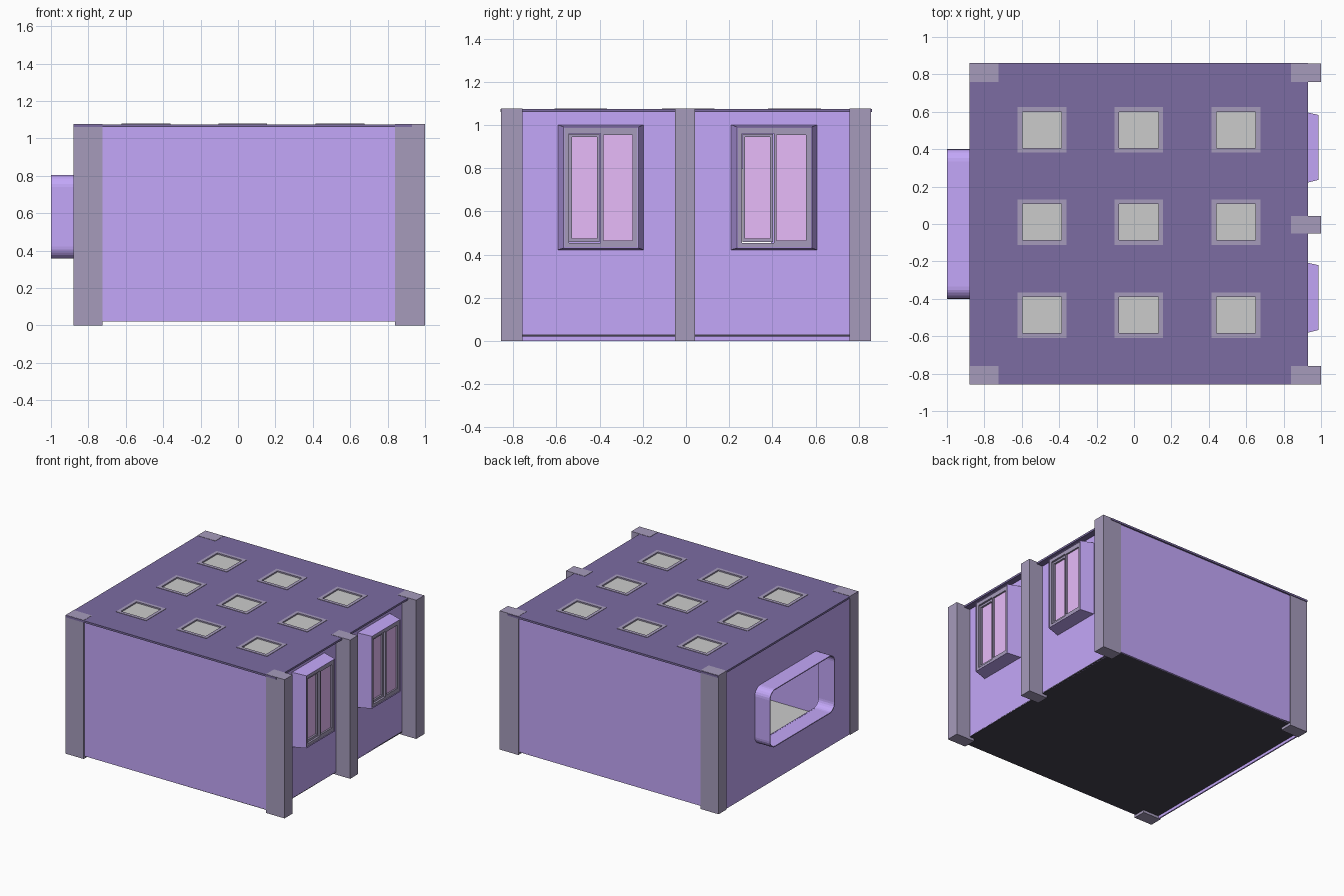
import bpy, bmesh, math
from mathutils import Matrix

if "Cube" in bpy.data.objects:
    bpy.data.objects.remove(bpy.data.objects["Cube"])


def mat(name, rgb):
    m = bpy.data.materials.new(name)
    m.diffuse_color = (*rgb, 1)
    m.use_nodes = True
    m.node_tree.nodes["Principled BSDF"].inputs["Base Color"].default_value = m.diffuse_color
    return m


WALL = mat("lilac_wall", (0.55, 0.39, 0.95))
ROOF = mat("dark_violet_roof", (0.20, 0.15, 0.36))
TRIM = mat("grey_violet_trim", (0.38, 0.33, 0.50))
GLASS = mat("pink_glass", (0.80, 0.50, 0.95))
DARK = mat("dark_base", (0.06, 0.055, 0.08))


def add(name, mesh, material=None):
    o = bpy.data.objects.new(name, mesh)
    bpy.context.collection.objects.link(o)
    if material:
        mesh.materials.clear()
        mesh.materials.append(material)
    return o


def box(name, x, y, z, material=None):
    bm = bmesh.new()
    bmesh.ops.create_cube(bm, size=1)
    for v in bm.verts:
        for i, (a, b) in enumerate((x, y, z)):
            v.co[i] = (a + b) / 2 + v.co[i] * (b - a)
    me = bpy.data.meshes.new(name)
    bm.to_mesh(me)
    bm.free()
    return add(name, me, material)


def rect(u0, u1, v0, v1, r=0, n=6):
    """Rectangle outline with optional rounded corners."""
    if not r:
        return [(u0, v0), (u1, v0), (u1, v1), (u0, v1)]
    pts = []
    centres = ((u1 - r, v1 - r), (u0 + r, v1 - r), (u0 + r, v0 + r), (u1 - r, v0 + r))
    for k, (cu, cv) in enumerate(centres):
        for i in range(n + 1):
            a = math.pi / 2 * (k + i / n)
            pts.append((cu + r * math.cos(a), cv + r * math.sin(a)))
    return pts


def plate(name, loops, lo, hi, axis, material=None):
    """Filled outline with holes, extruded from lo to hi along X or Z."""
    cu = bpy.data.curves.new(name, "CURVE")
    cu.dimensions = "2D"
    cu.fill_mode = "BOTH"
    cu.extrude = (hi - lo) / 2
    for pts in loops:
        s = cu.splines.new("POLY")
        s.points.add(len(pts) - 1)
        for p, (u, v) in zip(s.points, pts):
            p.co = (u, v, 0, 1)
        s.use_cyclic_u = True
    tmp = bpy.data.objects.new("tmp", cu)
    bpy.context.collection.objects.link(tmp)
    bpy.context.view_layer.update()
    me = bpy.data.meshes.new_from_object(tmp)
    bpy.data.objects.remove(tmp)
    for p in me.polygons:
        p.use_smooth = False
    mid = (lo + hi) / 2
    if axis == "X":
        me.transform(Matrix(((0, 0, 1, mid), (1, 0, 0, 0), (0, 1, 0, 0), (0, 0, 0, 1))))
    else:
        me.transform(Matrix.Translation((0, 0, mid)))
    o = add(name, me, material)
    o.data.name = name
    return o


# Corner and middle pillars
for side, s in (("front", -1), ("back", 1)):
    y = sorted((s * 0.758, s * 0.857))
    box(f"{side}_left_pillar", (-0.88, -0.725), y, (0, 1.077), TRIM)
    box(f"{side}_right_pillar", (0.84, 1.0), y, (0, 1.077), TRIM)
    box(f"{side}_wall", (-0.875, 0.87), sorted((s * 0.84, s * 0.85)), (0.02, 1.07), WALL)
box("middle_pillar", (0.84, 1.0), (-0.052, 0.042), (0, 1.077), TRIM)

# Floor: dark underside and grey inner surface
box("floor_base", (-0.86, 0.88), (-0.85, 0.85), (0.02, 0.03), DARK)
box("inner_floor", (-0.86, 0.87), (-0.84, 0.84), (0.03, 0.04))

# Left wall with rounded opening and projecting surround
plate("left_wall", [rect(-0.79, 0.79, 0, 1.07), rect(-0.395, 0.395, 0.365, 0.8, 0.06)],
      -0.872, -0.862, "X", WALL)
plate("opening_surround", [rect(-0.4, 0.4, 0.357, 0.805, 0.065),
                           rect(-0.393, 0.393, 0.364, 0.798, 0.058)], -1.0, -0.862, "X", WALL)

# Roof with a grid of skylights
cells = [(x, y) for x in (-0.492, 0.025, 0.545) for y in (-0.487, 0.01, 0.503)]
W, H = 0.13, 0.122
plate("roof", [rect(-0.88, 0.93, -0.859, 0.862)]
      + [rect(x - W, x + W, y - H, y + H) for x, y in cells], 1.06, 1.075, "Z", ROOF)
for i, (x, y) in enumerate(cells):
    plate(f"skylight_frame_{i}", [rect(x - W, x + W, y - H, y + H),
                                  rect(x - 0.105, x + 0.105, y - 0.096, y + 0.096)],
          1.055, 1.078, "Z", TRIM)
    box(f"skylight_panel_{i}", (x - 0.108, x + 0.108), (y - 0.099, y + 0.099), (1.058, 1.068))

# Right wall with two openings behind the bay windows
bays = (-0.395, 0.408)
plate("right_wall", [rect(-0.85, 0.85, 0.02, 1.07)]
      + [rect(c - 0.19, c + 0.19, 0.435, 0.99) for c in bays], 0.87, 0.88, "X", WALL)


def bay_window(tag, c):
    # Tapered sides
    bm = bmesh.new()
    back = [bm.verts.new((0.875, u, v)) for u, v in rect(c - 0.2, c + 0.2, 0.422, 1.002)]
    front = [bm.verts.new((0.986, u, v)) for u, v in rect(c - 0.172, c + 0.175, 0.43, 0.992)]
    for i in range(4):
        j = (i + 1) % 4
        bm.faces.new((back[i], back[j], front[j], front[i]))
    bmesh.ops.recalc_face_normals(bm, faces=bm.faces)
    me = bpy.data.meshes.new(f"bay_sides_{tag}")
    bm.to_mesh(me)
    bm.free()
    o = add(f"bay_sides_{tag}", me, WALL)
    m = o.modifiers.new("thickness", "SOLIDIFY")
    m.thickness = 0.006
    m.offset = -1
    # Frame, sliding sash and glass
    plate(f"window_frame_{tag}", [rect(c - 0.168, c + 0.171, 0.434, 0.988),
                                  rect(c - 0.148, c + 0.0, 0.455, 0.962),
                                  rect(c + 0.012, c + 0.148, 0.465, 0.955)],
          0.945, 0.98, "X", TRIM)
    plate(f"left_sash_{tag}", [rect(c - 0.147, c - 0.006, 0.458, 0.96),
                               rect(c - 0.134, c - 0.018, 0.475, 0.945)],
          0.945, 0.968, "X", TRIM)
    box(f"left_glass_{tag}", (0.948, 0.954), (c - 0.137, c - 0.015), (0.47, 0.95), GLASS)
    box(f"right_glass_{tag}", (0.962, 0.968), (c + 0.01, c + 0.15), (0.46, 0.957), GLASS)


for tag, c in zip(("front", "back"), bays):
    bay_window(tag, c)
